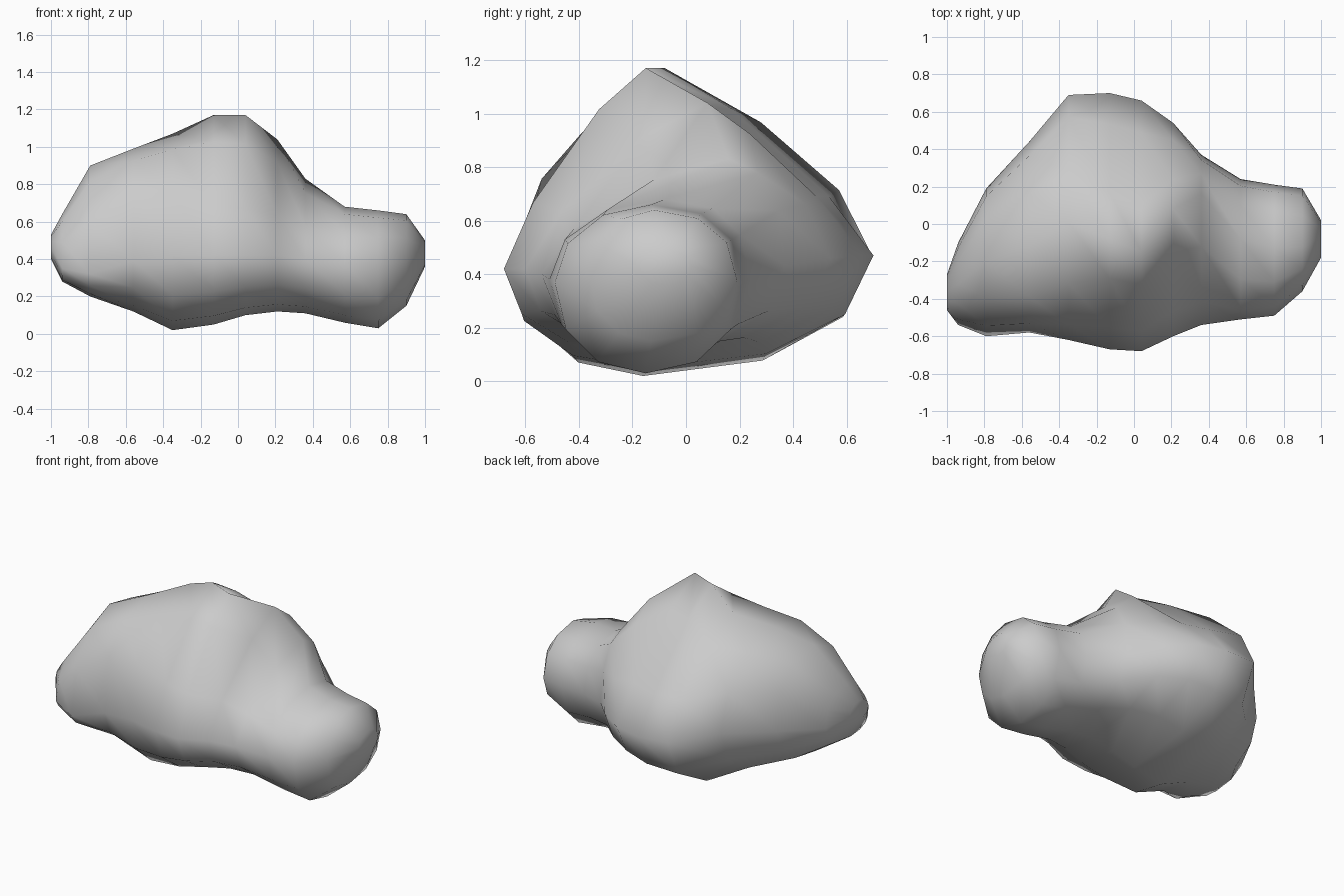
import bpy
import bmesh
from math import cos, sin, tau

cube = bpy.data.objects.get("Cube")
if cube:
    bpy.data.objects.remove(cube, do_unlink=True)

SIDES = 12
LOWER_ROUNDNESS = 2.15

# Rock grey
stone = bpy.data.materials.new("stone grey")
stone.use_nodes = True
grey = (0.6, 0.6, 0.6, 1.0)
stone.diffuse_color = grey
stone.node_tree.nodes["Principled BSDF"].inputs["Base Color"].default_value = grey

# Cross-sections along the boulder:
# x, front y, back y, bottom z, top z, crest y, keel y,
# front side z, back side z, upper front roundness, upper back roundness
sections = [
    (-1, -.46, -.27, .4, .53, -.36, -.36, .46, .46, 2, 2),
    (-.94, -.54, -.1, .28, .64, -.32, -.36, .35, .43, 1.9, 2.2),
    (-.79, -.6, .19, .2, .9, -.2, -.22, .32, .48, 1.9, 2.5),
    (-.56, -.58, .44, .12, .99, -.12, -.18, .39, .5, 2.6, 2),
    (-.35, -.62, .69, .02, 1.07, .01, -.16, .42, .48, 2.1, 1.5),
    (-.13, -.67, .7, .05, 1.17, -.08, -.15, .42, .47, 1.35, 1.2),
    (.04, -.68, .66, .1, 1.17, -.15, -.15, .42, .47, 1.25, 1.2),
    (.21, -.6, .54, .12, 1.04, .08, -.14, .42, .46, 1.3, 1.3),
    (.36, -.54, .37, .11, .83, .16, -.14, .4, .43, 1.5, 2.1),
    (.57, -.51, .24, .06, .68, -.08, -.15, .38, .38, 2, 2.4),
    (.75, -.49, .21, .03, .66, -.13, -.15, .37, .37, 2, 2.3),
    (.9, -.36, .19, .15, .64, -.12, -.13, .39, .38, 2, 2.2),
    (1, -.18, .02, .36, .5, -.07, -.07, .43, .43, 2, 2),
]


def ring_point(section, angle):
    """Rounded quadrant point between the extremes of a section."""
    (x, front, back, bottom, top, crest, keel,
     front_side, back_side, upper_front, upper_back) = section
    c, s = cos(angle), sin(angle)
    if c > 0:
        edge, side, power = back, back_side, upper_back
    else:
        edge, side, power = front, front_side, upper_front
    middle, height = crest, top
    if s < 0:
        middle, height, power = keel, bottom, LOWER_ROUNDNESS
    y = middle + (edge - middle) * abs(c) ** (2 / power)
    z = side + (height - side) * abs(s) ** (2 / power)
    return x, y, z


# Boulder skin lofted through the sections
bm = bmesh.new()
rings = [[bm.verts.new(ring_point(s, tau * i / SIDES)) for i in range(SIDES)]
         for s in sections]
for a, b in zip(rings, rings[1:]):
    for i in range(SIDES):
        j = (i + 1) % SIDES
        bm.faces.new((a[i], a[j], b[j], b[i]))

# Closed ends
bm.faces.new(rings[0])
bm.faces.new(rings[-1])
bmesh.ops.recalc_face_normals(bm, faces=bm.faces)
for face in bm.faces:
    face.smooth = True

mesh = bpy.data.meshes.new("boulder")
bm.to_mesh(mesh)
bm.free()
mesh.materials.append(stone)
boulder = bpy.data.objects.new("boulder", mesh)
bpy.context.collection.objects.link(boulder)
